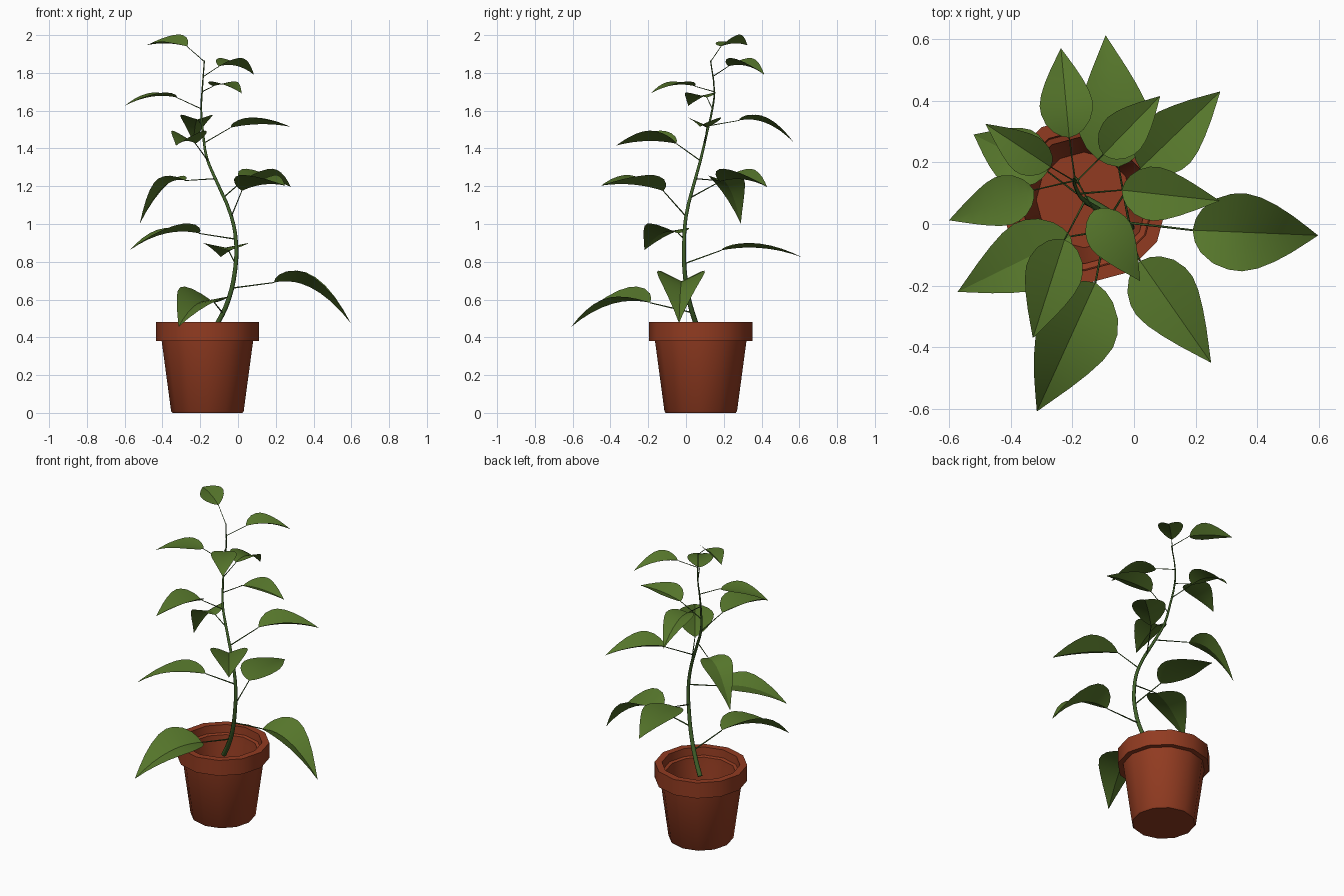
import bpy, bmesh, math
from mathutils import Vector

if "Cube" in bpy.data.objects:
    bpy.data.objects.remove(bpy.data.objects["Cube"])


def material(name, rgb):
    m = bpy.data.materials.new(name)
    m.diffuse_color = (*rgb, 1)
    m.use_nodes = True
    m.node_tree.nodes["Principled BSDF"].inputs["Base Color"].default_value = m.diffuse_color
    return m


TERRACOTTA = material("terracotta", (0.285, 0.044, 0.015))
LEAF = material("leaf green", (0.092, 0.18, 0.024))
STEM = material("stem green", (0.05, 0.115, 0.022))


def finish(ob, mat, angle):
    ob.data.materials.clear()
    ob.data.materials.append(mat)
    bpy.ops.object.select_all(action='DESELECT')
    ob.select_set(True)
    bpy.context.view_layer.objects.active = ob
    bpy.ops.object.shade_smooth_by_angle(angle=math.radians(angle))


def add_mesh(name, bm, mat, angle):
    me = bpy.data.meshes.new(name)
    bm.to_mesh(me)
    bm.free()
    ob = bpy.data.objects.new(name, me)
    bpy.context.collection.objects.link(ob)
    finish(ob, mat, angle)


def lathe(name, profile, centre, sides, mat):
    """Spin (radius, z) points; zero radius ends close to a single point."""
    bm = bmesh.new()
    rings = []
    for r, z in profile:
        n = 1 if r == 0 else sides
        rings.append([bm.verts.new((centre[0] + r * math.cos(2 * math.pi * i / sides),
                                    centre[1] + r * math.sin(2 * math.pi * i / sides), z))
                      for i in range(n)])
    for a, b in zip(rings, rings[1:]):
        for i in range(sides):
            j = (i + 1) % sides
            quad = [a[i % len(a)], a[j % len(a)], b[j % len(b)], b[i % len(b)]]
            bm.faces.new(list(dict.fromkeys(quad)))
    bmesh.ops.recalc_face_normals(bm, faces=bm.faces)
    add_mesh(name, bm, mat, 35)


def tube(name, points, radii, mat, resolution=1, smooth=False):
    cu = bpy.data.curves.new(name, 'CURVE')
    cu.dimensions = '3D'
    cu.bevel_depth = 1
    cu.bevel_resolution = resolution
    cu.resolution_u = 3
    cu.use_fill_caps = True
    sp = cu.splines.new('BEZIER' if smooth else 'POLY')
    pts = sp.bezier_points if smooth else sp.points
    pts.add(len(points) - 1)
    for p, co, r in zip(pts, points, radii):
        p.co = co if smooth else (*co, 1)
        p.radius = r
        if smooth:
            p.handle_left_type = p.handle_right_type = 'AUTO'
    ob = bpy.data.objects.new(name, cu)
    bpy.context.collection.objects.link(ob)
    bpy.ops.object.select_all(action='DESELECT')
    ob.select_set(True)
    bpy.context.view_layer.objects.active = ob
    bpy.ops.object.convert(target='MESH')
    finish(bpy.context.view_layer.objects.active, mat, 60)


# half width of the leaf blade along its length
OUTLINE = [(0, 0), (0.03, 0.3), (0.08, 0.56), (0.17, 0.83), (0.27, 0.97), (0.36, 1.0),
           (0.47, 0.91), (0.6, 0.72), (0.74, 0.48), (0.88, 0.22), (1, 0)]


def leaf(name, base, tip, roll, fold):
    base, tip = Vector(base), Vector(tip)
    d = tip - base
    length = d.length
    sag = 0.05 * length + 0.25 * max(0, -d.z)
    half = 0.275 * length
    up = Vector((0, 0, 1))
    side = up.cross(d).normalized()

    def rib(t):  # arched midrib
        return base + d * t + up * sag * 4 * t * (1 - t)

    bm = bmesh.new()
    rows = []
    c, s = math.cos(math.radians(roll)), math.sin(math.radians(roll))
    for t, w in OUTLINE:
        m = rib(t)
        tangent = (rib(t + 0.01) - rib(t - 0.01)).normalized()
        normal = tangent.cross(side).normalized()
        row = []
        for k in ((-1, 0, 1) if w else (0,)):
            x, h = k * w * half, abs(k) * w * half * fold   # V fold
            row.append(bm.verts.new(m + side * (x * c - h * s) + normal * (x * s + h * c)))
        rows.append(row)
    for a, b in zip(rows, rows[1:]):
        for i in (0, 1):
            quad = [a[min(i, len(a) - 1)], b[min(i, len(b) - 1)],
                    b[min(i + 1, len(b) - 1)], a[min(i + 1, len(a) - 1)]]
            bm.faces.new(list(dict.fromkeys(quad)))
    bmesh.ops.recalc_face_normals(bm, faces=bm.faces)
    if sum(f.normal.z for f in bm.faces) < 0:
        bmesh.ops.reverse_faces(bm, faces=bm.faces)
    add_mesh(name, bm, LEAF, 25)


# hollow pot with overhanging rim
POT = (-0.162, 0.078)
lathe("pot", [(0, 0), (0.185, 0), (0.192, 0.008), (0.242, 0.38), (0.273, 0.38),
              (0.273, 0.48), (0.23, 0.48), (0.226, 0.43), (0.207, 0.425),
              (0.203, 0.38), (0.155, 0.035), (0, 0.035)], POT, 12, TERRACOTTA)

# main stem
path = [(-0.155, 0.077, 0.395), (-0.105, 0.05, 0.48), (-0.05, 0.015, 0.6), (-0.015, -0.008, 0.76),
        (-0.01, -0.01, 0.9), (-0.035, 0.0, 1.04), (-0.12, 0.05, 1.24), (-0.165, 0.08, 1.35),
        (-0.185, 0.11, 1.48), (-0.195, 0.14, 1.61), (-0.19, 0.15, 1.70), (-0.178, 0.13, 1.865)]
tube("stem", path, [0.015 - 0.012 * i / (len(path) - 1) for i in range(len(path))],
     STEM, 2, True)


def stem_at(z):
    """Point on the stem at a given height."""
    for a, b in zip(path, path[1:]):
        if a[2] <= z <= b[2]:
            return Vector(a).lerp(Vector(b), (z - a[2]) / (b[2] - a[2]))


# each leaf: height of its stalk on the stem, blade base, blade tip, fold steepness
LEAVES = [
    (0.53, (-0.125, -0.19, 0.583), (-0.315, -0.608, 0.455), 0.4),
    (0.66, (0.19, -0.02, 0.69), (0.597, -0.037, 0.475), 0.5),
    (0.79, (-0.05, 0.185, 0.86), (-0.092, 0.612, 0.825), 0.2),
    (0.92, (-0.205, -0.04, 0.95), (-0.572, -0.22, 0.862), 0.28),
    (1.04, (0.02, -0.12, 1.175), (0.25, -0.45, 1.203), 0.5),
    (1.14, (0.02, 0.18, 1.225), (0.28, 0.43, 1.196), 0.55),
    (1.24, (-0.28, 0.17, 1.23), (-0.52, 0.29, 1.002), 0.28),
    (1.335, (-0.225, -0.05, 1.425), (-0.328, -0.37, 1.415), 0.6),
    (1.43, (-0.04, 0.11, 1.51), (0.278, 0.075, 1.515), 0.42),
    (1.52, (-0.21, 0.28, 1.548), (-0.237, 0.57, 1.432), 0.32),
    (1.61, (-0.325, 0.11, 1.67), (-0.6, 0.012, 1.625), 0.22),
    (1.70, (-0.13, 0.045, 1.73), (0.02, -0.185, 1.692), 0.22),
    (1.78, (-0.1, 0.225, 1.835), (0.085, 0.415, 1.79), 0.5),
    (1.86, (-0.27, 0.185, 1.94), (-0.482, 0.325, 1.947), 0.45),
]
ROLL = {1: -12, 4: 6, 14: -16}   # leaves that lean sideways, in degrees
for i, (z, base, tip, fold) in enumerate(LEAVES, 1):
    r = 0.0045 - 0.00015 * i
    tube(f"leaf_stalk_{i:02d}", [stem_at(z), base], [r, r * 0.7], STEM)
    leaf(f"leaf_{i:02d}", base, tip, ROLL.get(i, 0), fold)
